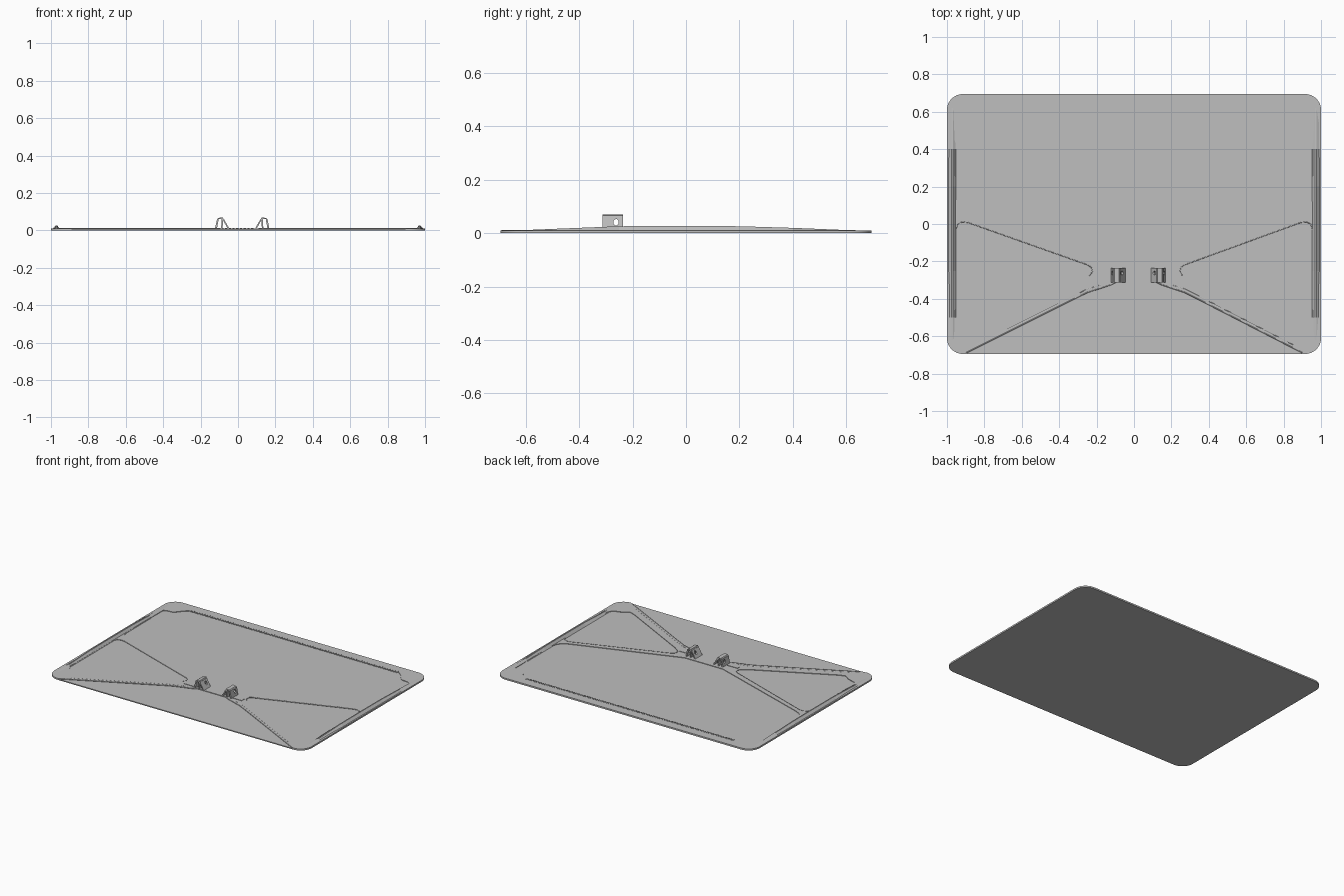
import bpy, bmesh, math

old = bpy.data.objects.get("Cube")
if old:
    bpy.data.objects.remove(old, do_unlink=True)

grey = bpy.data.materials.new("light grey")
grey.use_nodes = True
grey.diffuse_color = (0.52, 0.52, 0.52, 1)
grey.node_tree.nodes["Principled BSDF"].inputs["Base Color"].default_value = grey.diffuse_color

FLOOR, FRAME = 0.007, 0.011
W, D, R = 1.0, 0.695, 0.085


def link(name, data):
    ob = bpy.data.objects.new(name, data)
    bpy.context.collection.objects.link(ob)
    data.materials.append(grey)
    return ob


def mirror(pts):
    """Left-hand copy; the hub sits slightly off centre towards +x."""
    return [(-x + 0.03 * (1 - x), y) for x, y in pts]


def bake(ob):
    bpy.ops.object.select_all(action='DESELECT')
    ob.select_set(True)
    bpy.context.view_layer.objects.active = ob
    bpy.ops.object.convert(target='MESH')
    return ob


def sheet(name, loops, z0, z1):
    """Flat plate from an outline and optional hole loops."""
    cu = bpy.data.curves.new(name, 'CURVE')
    cu.dimensions, cu.fill_mode = '2D', 'BOTH'
    cu.extrude = (z1 - z0) / 2
    for loop in loops:
        sp = cu.splines.new('POLY')
        sp.points.add(len(loop) - 1)
        for p, (x, y) in zip(sp.points, loop):
            p.co = (x, y, 0, 1)
        sp.use_cyclic_u = True
    ob = link(name, cu)
    ob.location.z = (z0 + z1) / 2
    return bake(ob)


def bead(name, pts, z, r):
    """Thin raised lip following a path."""
    cu = bpy.data.curves.new(name, 'CURVE')
    cu.dimensions, cu.bevel_depth, cu.bevel_resolution = '3D', r, 1
    sp = cu.splines.new('POLY')
    sp.points.add(len(pts) - 1)
    for p, (x, y) in zip(sp.points, pts):
        p.co = (x, y, z, 1)
    return bake(link(name, cu))


def mesh_from(name, bm):
    bmesh.ops.recalc_face_normals(bm, faces=bm.faces)
    me = bpy.data.meshes.new(name)
    bm.to_mesh(me)
    bm.free()
    return link(name, me)


def loft(name, sections):
    """Closed skin through matching rings of points."""
    bm = bmesh.new()
    rings = [[bm.verts.new(p) for p in s] for s in sections]
    n = len(rings[0])
    for a, b in zip(rings, rings[1:]):
        for i in range(n):
            j = (i + 1) % n
            bm.faces.new((a[i], a[j], b[j], b[i]))
    bm.faces.new(rings[0])
    bm.faces.new(rings[-1])
    return mesh_from(name, bm)


def box(bm, x0, x1, y0, y1, z0, z1):
    vs = bmesh.ops.create_cube(bm, size=1)["verts"]
    for v in vs:
        v.co = ((x0, x1)[v.co.x > 0], (y0, y1)[v.co.y > 0], (z0, z1)[v.co.z > 0])


def corner(sx, sy, start):
    return [(sx * (W - R) + R * math.cos(math.radians(start + t * 11.25)),
             sy * (D - R) + R * math.sin(math.radians(start + t * 11.25))) for t in range(9)]


# Base panel with rounded corners
corners = corner(1, -1, 270) + corner(1, 1, 0) + corner(-1, 1, 90) + corner(-1, -1, 180)
sheet("base_panel", [corners], 0, FLOOR)

# Raised frame: border, diagonal arms and hub around three recesses
arm_front = [(0.9, -0.688), (0.34, -0.40), (0.27, -0.365), (0.2, -0.342), (0.15, -0.325), (0.12, -0.31)]
back_pocket = [(0.16, -0.215), (0.88, 0.036), (0.92, 0.055), (0.945, 0.085), (0.955, 0.13),
               (0.955, 0.53), (0.94, 0.54), (0.89, 0.545), (0.865, 0.57), (0.85, 0.595), (0.81, 0.627)]
side_pocket = [(0.27, -0.218), (0.89, 0.008), (0.92, 0.012), (0.945, 0.0), (0.955, -0.03),
               (0.955, -0.5), (0.94, -0.53), (0.88, -0.55), (0.84, -0.578), (0.8, -0.565),
               (0.3, -0.305), (0.26, -0.278), (0.245, -0.255), (0.25, -0.232)]
outline = corners + mirror(arm_front) + arm_front[::-1]
sheet("raised_frame", [outline, back_pocket + mirror(back_pocket)[::-1],
                       side_pocket, mirror(side_pocket)], FLOOR - 0.001, FRAME)

# Lips along the arms
for side, f in (("left", lambda p: p), ("right", mirror)):
    bead(side + "_front_arm_lip", f(arm_front), FRAME - 0.001, 0.003)
    inner = [(0.85, -0.645), (0.34, -0.382), (0.27, -0.347), (0.2, -0.325)]
    bead(side + "_front_arm_rib", f(inner), FRAME - 0.001, 0.002)
    bead(side + "_back_arm_lip", f(side_pocket[-3:] + side_pocket[:5]), FRAME - 0.001, 0.0025)

# Arched side rails with a triangular section
arch = [(-0.62, 0.011), (-0.5, 0.016), (-0.25, 0.026), (0, 0.027), (0.2, 0.026), (0.4, 0.02), (0.62, 0.011)]
for side, s in (("left", 1), ("right", -1)):
    loft(side + "_side_rail", [[(s * 0.95, y, 0.006), (s * 0.967, y, z), (s * 0.975, y, z),
                               (s * 0.996, y, 0.006)] for y, z in arch])

# Vent comb along the back edge
bm = bmesh.new()
for i in range(81):
    x = -0.81 + i * 0.02
    box(bm, x, x + 0.012, 0.618, 0.634, 0.006, 0.0125)
mesh_from("back_vent", bm)

# Hub mounting steps
for side, x0, x1 in (("left", 0.17, 0.24), ("right", -0.21, -0.13)):
    bm = bmesh.new()
    box(bm, x0, x1, -0.302, -0.272, 0.006, 0.014)
    mesh_from(side + "_hub_step", bm)

# Pivot hole cutter
bm = bmesh.new()
bmesh.ops.create_cone(bm, cap_ends=True, segments=16, radius1=0.01, radius2=0.01, depth=1)
for v in bm.verts:
    x, y, z = v.co
    v.co = (z, y - 0.262, x * 1.2 + 0.041)
cutter = mesh_from("hole_cutter", bm)
cutter.hide_render = True

# Hinge brackets: outer wall, top, inner wall and sloping gusset
walls = {
    "outer_wall": [(0.158, 0.008), (0.168, 0.008), (0.157, 0.062), (0.148, 0.062)],
    "top": [(0.122, 0.06), (0.157, 0.06), (0.15, 0.067), (0.126, 0.07)],
    "inner_wall": [(0.128, 0.008), (0.136, 0.008), (0.132, 0.062), (0.124, 0.062)],
    "gusset": [(0.09, 0.008), (0.099, 0.008), (0.129, 0.062), (0.121, 0.062)],
}
for side, s in (("left", 1), ("right", -1)):
    for part, prof in walls.items():
        ring = [((x if s > 0 else 0.045 - x), z) for x, z in prof]
        ob = loft(side + "_bracket_" + part, [[(x, y, z) for x, z in ring] for y in (-0.313, -0.236)])
        if part != "top":
            mod = ob.modifiers.new("pivot_hole", 'BOOLEAN')
            mod.operation, mod.solver, mod.object = 'DIFFERENCE', 'EXACT', cutter
            bake(ob)
bpy.data.objects.remove(cutter, do_unlink=True)
